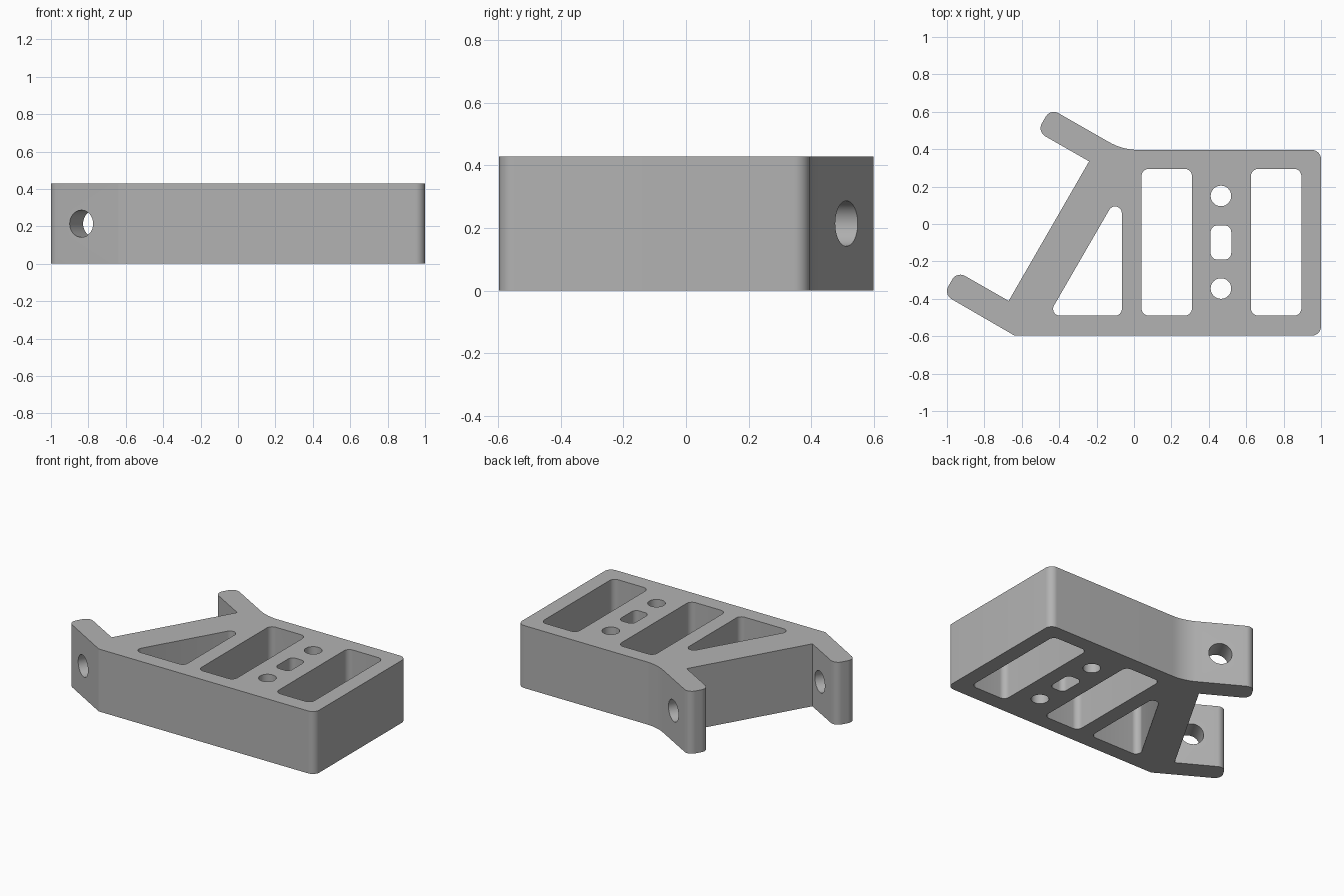
import bpy, bmesh, math
from mathutils import Vector, Matrix

HEIGHT = 0.428

cube = bpy.data.objects.get("Cube")
if cube:
    bpy.data.objects.remove(cube)

grey = bpy.data.materials.new("plain grey")
grey.use_nodes = True
grey.diffuse_color = (0.45, 0.45, 0.45, 1)
grey.node_tree.nodes["Principled BSDF"].inputs["Base Color"].default_value = (0.45, 0.45, 0.45, 1)


def rounded(corners, steps=10):
    """Replace each (x, y, radius) corner with an arc tangent to both sides."""
    path = []
    for i, (x, y, r) in enumerate(corners):
        p = Vector((x, y))
        if r == 0:
            path.append(p)
            continue
        a = (Vector(corners[i - 1][:2]) - p).normalized()
        b = (Vector(corners[(i + 1) % len(corners)][:2]) - p).normalized()
        half = a.angle(b) / 2
        centre = p + (a + b).normalized() * (r / math.sin(half))
        start = p + a * (r / math.tan(half)) - centre
        end = p + b * (r / math.tan(half)) - centre
        sweep = start.angle_signed(end)
        for k in range(steps + 1):
            path.append(centre + Matrix.Rotation(-sweep * k / steps, 2) @ start)
    return path


def circle(x, y, r, n=40):
    return [Vector((x + r * math.cos(math.tau * k / n), y + r * math.sin(math.tau * k / n)))
            for k in range(n)]


def rect(x0, x1, y0, y1, r):
    return rounded([(x0, y0, r), (x1, y0, r), (x1, y1, r), (x0, y1, r)])


def prism(name, path, z0, z1):
    bm = bmesh.new()
    base = bm.faces.new([bm.verts.new((p.x, p.y, z0)) for p in path])
    top = bmesh.ops.extrude_face_region(bm, geom=[base])["geom"]
    bmesh.ops.translate(bm, vec=(0, 0, z1 - z0),
                        verts=[v for v in top if isinstance(v, bmesh.types.BMVert)])
    bmesh.ops.recalc_face_normals(bm, faces=bm.faces)
    mesh = bpy.data.meshes.new(name)
    bm.to_mesh(mesh)
    bm.free()
    mesh.materials.append(grey)
    obj = bpy.data.objects.new(name, mesh)
    bpy.context.collection.objects.link(obj)
    return obj


# Bracket body with its two angled arms
bracket = prism("bracket", rounded([
    (1, -0.597, 0.05), (1, 0.396, 0.05),
    (-0.06, 0.396, 0.32), (-0.447, 0.617, 0.05), (-0.518, 0.494, 0.05), (-0.24, 0.335, 0),
    (-0.67, -0.411, 0), (-0.947, -0.253, 0.05), (-1.018, -0.377, 0.05), (-0.638, -0.597, 0),
]), 0, HEIGHT)

# Vertical openings
openings = {
    "inner_window": rect(0.04, 0.31, -0.49, 0.295, 0.04),
    "outer_window": rect(0.625, 0.895, -0.49, 0.295, 0.04),
    "centre_slot": rect(0.41, 0.52, -0.19, -0.008, 0.035),
    "back_hole": circle(0.465, 0.15, 0.055),
    "front_hole": circle(0.465, -0.345, 0.055),
    "triangle_window": rounded([(-0.459, -0.49, 0.036), (-0.065, -0.49, 0.036),
                                (-0.065, 0.192, 0.036)]),
}
cutters = [prism(name + "_cutter", path, -0.1, HEIGHT + 0.1) for name, path in openings.items()]

# One pin bore runs through both arms
pin = prism("pin_bore_cutter", circle(0, 0, 0.0725), -0.8, 0.8)
axis = Vector((0.5, math.sqrt(0.75), 0))
pin.matrix_world = Matrix.Translation((-0.565, -0.01, HEIGHT / 2)) @ \
    axis.to_track_quat("Z", "Y").to_matrix().to_4x4()
cutters.append(pin)

for cutter in cutters:
    cut = bracket.modifiers.new(cutter.name, "BOOLEAN")
    cut.operation = "DIFFERENCE"
    cut.solver = "EXACT"
    cut.object = cutter

# Bake the cuts, then drop the cutters
bpy.ops.object.select_all(action="DESELECT")
bpy.context.view_layer.objects.active = bracket
bracket.select_set(True)
bpy.context.view_layer.update()
for cut in list(bracket.modifiers):
    bpy.ops.object.modifier_apply(modifier=cut.name)
for cutter in cutters:
    bpy.data.objects.remove(cutter)
bpy.ops.object.shade_smooth_by_angle(angle=math.radians(25))
